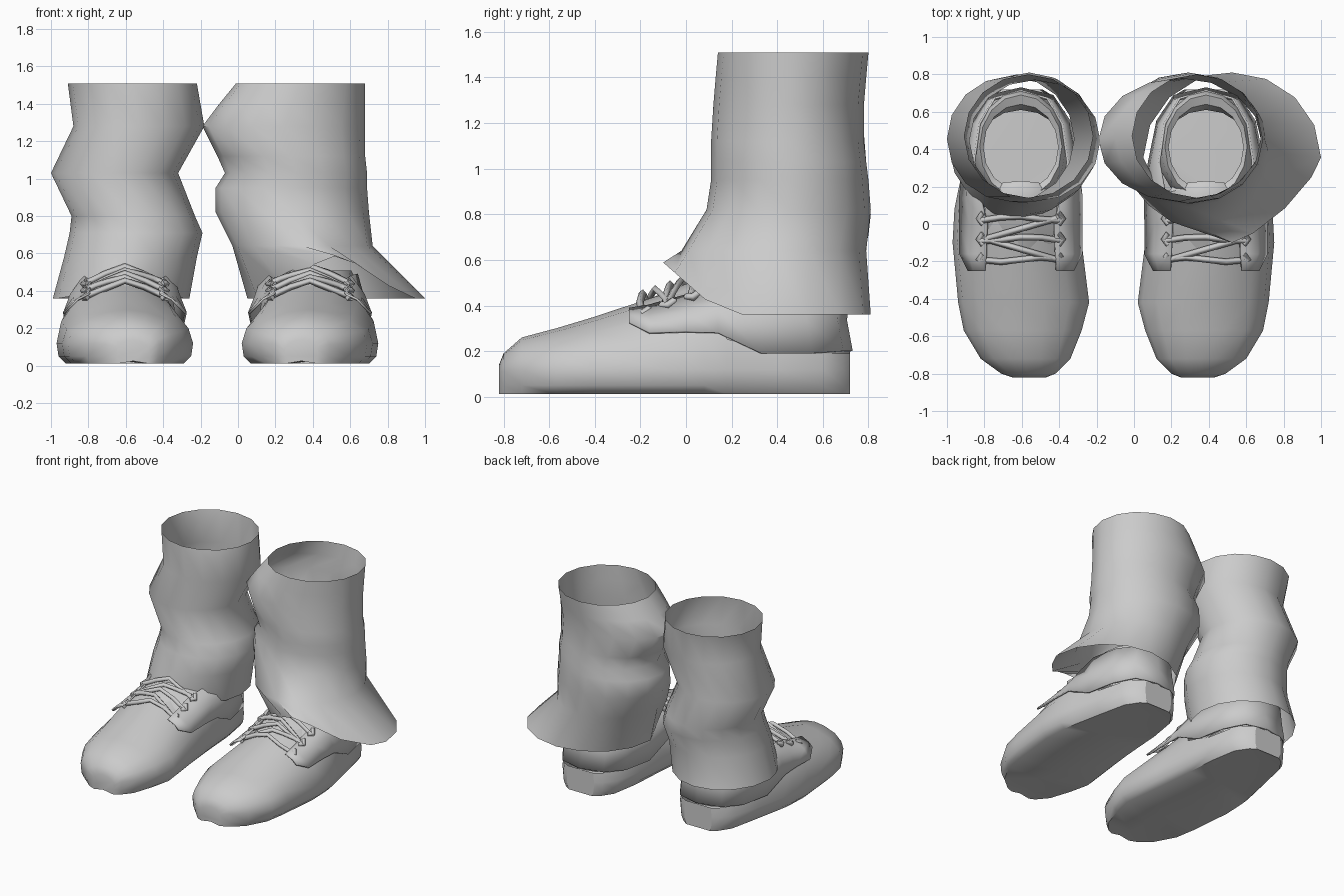
import bpy, bmesh, math

if "Cube" in bpy.data.objects:
    bpy.data.objects.remove(bpy.data.objects["Cube"])

mat = bpy.data.materials.new("plain_grey")
mat.diffuse_color = (0.6, 0.6, 0.6, 1)
mat.use_nodes = True
mat.node_tree.nodes["Principled BSDF"].inputs["Base Color"].default_value = mat.diffuse_color


def finish(obj, angle=50):
    obj.data.materials.append(mat)
    bpy.ops.object.select_all(action='DESELECT')
    obj.select_set(True)
    bpy.context.view_layer.objects.active = obj
    bpy.ops.object.shade_smooth_by_angle(angle=math.radians(angle))


def loft(name, rings, closed=True, cap_start=False, cap_end=False, angle=50, skip=None):
    """Skin a list of equal-length point rings; skip(row, i) leaves a face out."""
    bm = bmesh.new()
    rows = [[bm.verts.new(p) for p in r] for r in rings]
    n = len(rows[0])
    for k, (a, b) in enumerate(zip(rows, rows[1:])):
        for i in range(n if closed else n - 1):
            if skip and skip(k, i):
                continue
            j = (i + 1) % n
            bm.faces.new((a[i], a[j], b[j], b[i]))
    if cap_start:
        bm.faces.new(rows[0])
    if cap_end:
        bm.faces.new(rows[-1])
    bmesh.ops.recalc_face_normals(bm, faces=bm.faces)
    bmesh.ops.delete(bm, geom=[v for v in bm.verts if not v.link_faces], context='VERTS')
    me = bpy.data.meshes.new(name)
    bm.to_mesh(me)
    bm.free()
    obj = bpy.data.objects.new(name, me)
    bpy.context.collection.objects.link(obj)
    finish(obj, angle)
    return obj


def oval(x0, x1, y0, y1, z, n=16, front=1.0):
    """Oval ring; front > 1 flattens the front corners."""
    cx, cy, rx, ry = (x0 + x1) / 2, (y0 + y1) / 2, (x1 - x0) / 2, (y1 - y0) / 2
    ring = []
    for i in range(n):
        c, s = math.cos(2 * math.pi * i / n), math.sin(2 * math.pi * i / n)
        if s < -0.01:
            c, s = math.copysign(abs(c) ** front, c), -abs(s) ** front
        ring.append((cx + rx * c, cy + ry * s, z))
    return ring


# Trouser legs: rings of z, x min, x max, y min, y max; last ring is the hem
def trouser(name, rings, front):
    out = [oval(*r[1:], r[0]) for r in rings[:-1]]
    # hem rises over the instep at the front
    hem = oval(*rings[-1][1:], rings[-1][0], front=front)
    out.append([(x, y, z + 0.88 * max(0, 0.16 - y)) for x, y, z in hem])
    loft(name, out, angle=60)


trouser("left_trouser_leg", [
    (1.51, -0.91, -0.22, 0.14, 0.80), (1.28, -0.88, -0.18, 0.12, 0.77),
    (1.03, -1.00, -0.32, 0.12, 0.79), (0.80, -0.89, -0.23, 0.11, 0.81),
    (0.71, -0.90, -0.19, 0.08, 0.80), (0.58, -0.93, -0.22, 0.05, 0.77),
    (0.36, -0.99, -0.26, 0.02, 0.80)], 1.1)
trouser("right_trouser_leg", [
    (1.51, -0.01, 0.68, 0.14, 0.80), (1.40, -0.10, 0.68, 0.13, 0.79),
    (1.28, -0.19, 0.68, 0.12, 0.78), (1.12, -0.11, 0.68, 0.11, 0.78),
    (1.03, -0.07, 0.69, 0.11, 0.79), (0.95, -0.12, 0.69, 0.11, 0.80),
    (0.82, -0.12, 0.70, 0.09, 0.81), (0.64, -0.03, 0.72, -0.02, 0.79),
    (0.36, 0.05, 1.00, -0.10, 0.81)], 1.5)

# Shoe stations along the foot: y, x min, x max, top height
STATIONS = [(-0.82, -0.65, -0.47, 0.14), (-0.80, -0.71, -0.42, 0.19),
            (-0.72, -0.82, -0.34, 0.26), (-0.57, -0.91, -0.28, 0.30),
            (-0.42, -0.94, -0.24, 0.345), (-0.10, -0.97, -0.28, 0.45),
            (0.08, -0.96, -0.30, 0.50), (0.18, -0.94, -0.31, 0.50),
            (0.40, -0.89, -0.33, 0.33), (0.60, -0.84, -0.37, 0.32),
            (0.69, -0.77, -0.44, 0.32), (0.72, -0.72, -0.49, 0.32)]
# Half cross-section: width fraction, z rule (negative = fixed height)
SIDE = [(0.86, -0.012), (0.97, -0.05), (1, 0), (0.93, 0.35), (0.70, 0.70), (0.34, 0.92)]
CX = -0.605


def shoe(side, fx):
    def place(pts):
        return [(fx(x), y, z) for x, y, z in pts]

    # Sole and toe body, left open on top under the ankle
    rings = []
    for y, x0, x1, h in STATIONS:
        c, w, zs = (x0 + x1) / 2, (x1 - x0) / 2, min(0.12, h * 0.6)
        half = [(u * w, -t if t < 0 else zs + (h - zs) * t) for u, t in SIDE]
        ring = [(c + u, y, z) for u, z in half] + [(c, y, h)]
        ring += [(c - u, y, z) for u, z in reversed(half)] + [(c, y, 0.025)]
        rings.append(place(ring))
    loft(side + "_shoe_body", rings, cap_start=True,
         skip=lambda k, i: k >= 7 and 3 <= i <= 8)
    # Heel end of the sole
    end = rings[-1]
    loft(side + "_sole_heel", [[end[0], end[1], end[2], end[3]],
                               [end[12], end[11], end[10], end[9]]], closed=False)

    # Padded ankle collar, rolled inward
    prof = [(0.19, 0.275, 0.12, 0.72), (0.36, 0.26, 0.10, 0.69), (0.47, 0.24, 0.11, 0.71),
            (0.51, 0.22, 0.14, 0.69), (0.49, 0.20, 0.18, 0.64), (0.40, 0.235, 0.18, 0.61),
            (0.21, 0.245, 0.18, 0.62)]
    loft(side + "_ankle_collar", [place(oval(CX - w, CX + w, a, b, z)) for z, w, a, b in prof])

    # Outer side panel wrapping the heel: low w, top w, y, low z, top z
    half = [(0.28, 0.19, -0.25, 0.325, 0.385), (0.325, 0.185, -0.16, 0.28, 0.40),
            (0.325, 0.18, 0.00, 0.285, 0.445), (0.325, 0.215, 0.14, 0.28, 0.48),
            (0.305, 0.25, 0.33, 0.19, 0.49), (0.26, 0.22, 0.55, 0.19, 0.48),
            (0.17, 0.14, 0.685, 0.20, 0.47)]
    cols = []
    path = [(1,) + h for h in half] + [(1, 0, 0, 0.725, 0.20, 0.47)]
    path += [(-1,) + h for h in reversed(half)]
    for s, wl, wt, y, zl, zt in path:
        wm = wl * 0.55 + wt * 0.45 + 0.012
        back = 0.025 if y > 0.5 else 0
        cols.append(place([(CX + s * wl, y, zl), (CX + s * wm, y - back, (zl + zt) / 2),
                           (CX + s * wt, y - back / 2, zt)]))
    panel = loft(side + "_side_panel", cols, closed=False)
    mod = panel.modifiers.new("thickness", 'SOLIDIFY')
    mod.thickness, mod.offset = 0.012, 0

    # Tongue, peaked along its middle
    tongue = [place([(CX + u * w, y + 0.03 * (1 - u * u), z - 0.08 * abs(u) ** 1.4)
                     for u in (-1, -0.5, 0, 0.5, 1)])
              for y, z, w in ((-0.24, 0.41, 0.13), (-0.08, 0.475, 0.17),
                              (0.05, 0.525, 0.19), (0.17, 0.545, 0.20), (0.20, 0.52, 0.18))]
    loft(side + "_tongue", tongue, closed=False)

    # Laces: straight rows, slanted crossings and short eyelet tabs
    cu = bpy.data.curves.new(side + "_laces", 'CURVE')
    cu.dimensions = '3D'
    cu.bevel_depth, cu.bevel_resolution, cu.use_fill_caps = 0.017, 0, True

    def strand(pts):
        sp = cu.splines.new('POLY')
        sp.points.add(len(pts) - 1)
        for p, q in zip(sp.points, place(pts)):
            p.co = (*q, 1)

    def over(y, u):  # point resting on the instep
        return (CX + u, y, 0.505 + 0.33 * y - 0.5 * abs(u) ** 1.15 + 0.012)

    us = (-1, -0.5, 0, 0.5, 1)
    rows = [-0.19, -0.08, 0.03]
    for k, y in enumerate(rows):
        w = 0.21 + 0.008 * (k % 2)
        strand([over(y + 0.012 * math.sin(3 * u + k), u * w) for u in us])
        for s in (-1, 1):
            strand([over(y - 0.03, s * 0.20), over(y, s * 0.225), over(y + 0.03, s * 0.20)])
    for k, (a, b) in enumerate(zip(rows, rows[1:])):
        s = 1 if k % 2 else -1
        strand([over(a + (b - a) * (u + 1) / 2, s * u * 0.19) for u in us])
    obj = bpy.data.objects.new(side + "_laces", cu)
    bpy.context.collection.objects.link(obj)
    cu.materials.append(mat)


shoe("left", lambda x: x)
shoe("right", lambda x: -0.22 - x)
